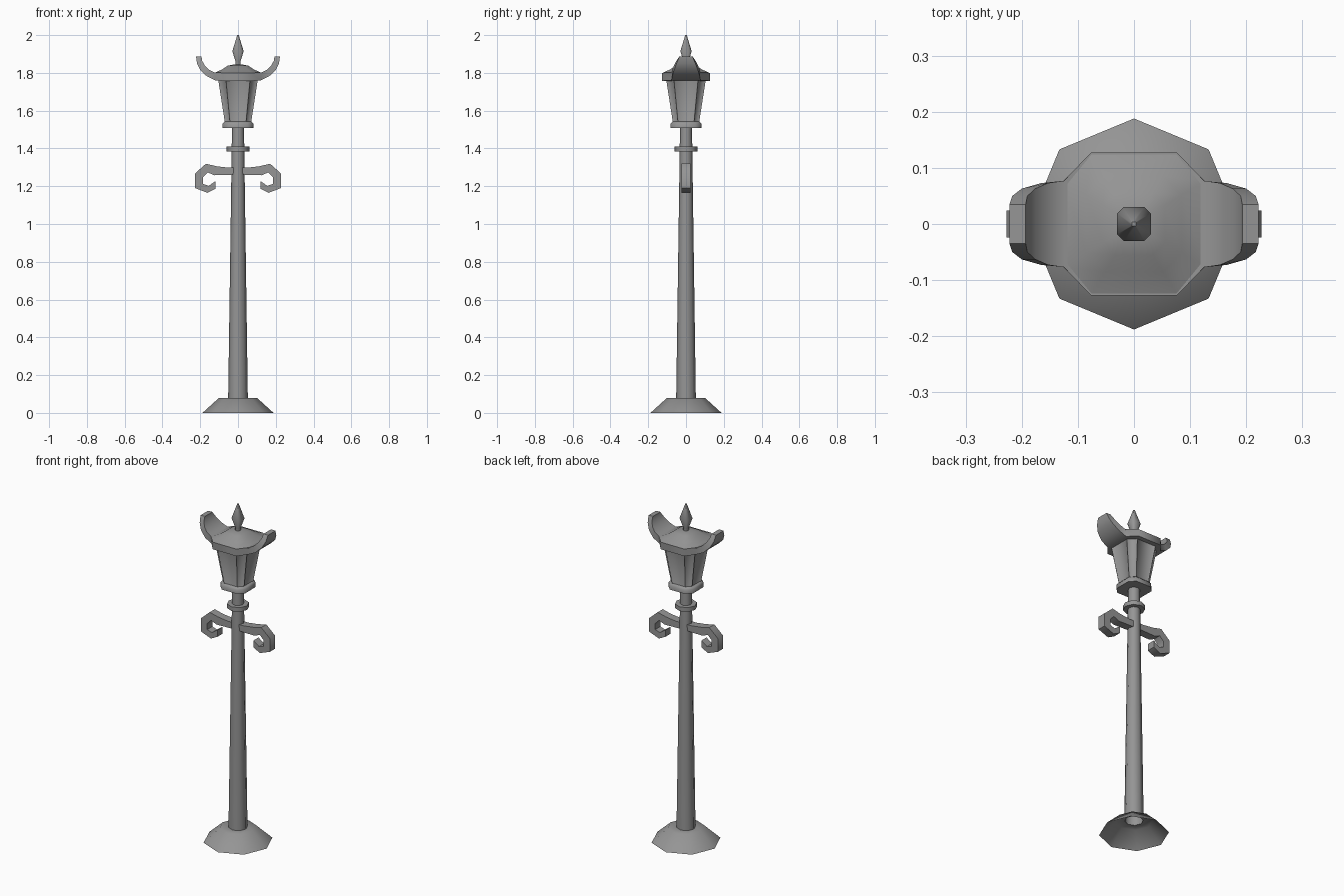
import bpy, bmesh, math

if "Cube" in bpy.data.objects:
    bpy.data.objects.remove(bpy.data.objects["Cube"])

iron = bpy.data.materials.new("dark_iron")
iron.diffuse_color = (0.3, 0.3, 0.3, 1)
iron.use_nodes = True
iron.node_tree.nodes["Principled BSDF"].inputs["Base Color"].default_value = iron.diffuse_color


def finish(name, bm, angle=50):
    bmesh.ops.recalc_face_normals(bm, faces=bm.faces[:])
    me = bpy.data.meshes.new(name)
    bm.to_mesh(me)
    bm.free()
    me.materials.append(iron)
    ob = bpy.data.objects.new(name, me)
    bpy.context.collection.objects.link(ob)
    bpy.ops.object.select_all(action='DESELECT')
    ob.select_set(True)
    bpy.context.view_layer.objects.active = ob
    bpy.ops.object.shade_smooth_by_angle(angle=math.radians(angle))
    return ob


def octagon(r):
    return [(r * math.cos(i * math.pi / 4), r * math.sin(i * math.pi / 4)) for i in range(8)]


def cut_square(h):
    # square with chamfered corners
    c = h * 0.61
    return [(h, -c), (h, c), (c, h), (-c, h), (-h, c), (-h, -c), (-c, -h), (c, -h)]


def stack(levels, section, bottom=True, top=True):
    # skin a column of (size, z) cross-sections
    bm = bmesh.new()
    rings = [[bm.verts.new((x, y, z)) for x, y in section(s)] for s, z in levels]
    sides = []
    for a, b in zip(rings, rings[1:]):
        sides += [bm.faces.new((a[i], a[i - 7], b[i - 7], b[i])) for i in range(8)]
    if bottom:
        bm.faces.new(rings[0][::-1])
    if top:
        bm.faces.new(rings[-1])
    return bm, sides


def sweep(rings):
    # skin a bar of four-cornered sections
    bm = bmesh.new()
    rings = [[bm.verts.new(p) for p in ring] for ring in rings]
    for a, b in zip(rings, rings[1:]):
        for i in range(4):
            bm.faces.new((a[i], a[i - 3], b[i - 3], b[i]))
    bm.faces.new(rings[0])
    bm.faces.new(rings[-1])
    return bm


# Foot, hollow underneath
finish("foot", stack([(0.188, 0), (0.1, 0.08), (0.05, 0.08)], octagon, False, False)[0])

# Tapered post and its collar
finish("post", stack([(0.052, 0.08), (0.036, 1.2), (0.032, 1.51)], octagon, False)[0])
finish("post_collar", stack([(0.06, 1.385), (0.06, 1.41)], octagon)[0])

# Lantern seat
finish("lantern_seat", stack([(0.081, 1.508), (0.081, 1.532), (0.072, 1.542)], cut_square)[0])

# Lantern body with recessed panes
bm, sides = stack([(0.069, 1.535), (0.105, 1.765)], cut_square)
bmesh.ops.recalc_face_normals(bm, faces=bm.faces[:])
bmesh.ops.inset_individual(bm, faces=sides, thickness=0.006, depth=-0.005)
finish("lantern_body", bm)

# Roof brim with upswept ends: bottom x, bottom z, top x, top z, half width
half = [(0.077, 1.758, 0.077, 1.800, 0.127),
        (0.120, 1.760, 0.125, 1.803, 0.077),
        (0.165, 1.782, 0.153, 1.817, 0.073),
        (0.200, 1.815, 0.176, 1.840, 0.063),
        (0.217, 1.850, 0.190, 1.865, 0.050),
        (0.222, 1.886, 0.193, 1.887, 0.035)]
stations = [(-a, b, -c, d, w) for a, b, c, d, w in half[::-1]] + half
finish("roof_brim", sweep([((bx, -w, bz), (bx, w, bz), (tx, w, tz), (tx, -w, tz))
                           for bx, bz, tx, tz, w in stations]))

# Low dome on the roof
finish("roof_dome", stack([(0.126, 1.799), (0.085, 1.818), (0.055, 1.838), (0.02, 1.845)],
                          cut_square, False)[0])

# Finial spike
finish("finial", stack([(0.013, 1.84), (0.013, 1.86), (0.03, 1.915), (0.004, 2.0)],
                       cut_square)[0])

# Scroll arms: outer and inner edges of the curl
outer = [(0.0, 1.298), (0.05, 1.298), (0.115, 1.306), (0.17, 1.319), (0.227, 1.268),
         (0.227, 1.19), (0.162, 1.165), (0.118, 1.187)]
inner = [(0.0, 1.262), (0.05, 1.26), (0.125, 1.258), (0.16, 1.273), (0.186, 1.247),
         (0.186, 1.212), (0.155, 1.202), (0.118, 1.228)]
for side, name in ((1, "scroll_arm_right"), (-1, "scroll_arm_left")):
    finish(name, sweep([((side * ox, -0.024, oz), (side * ox, 0.024, oz),
                         (side * ix, 0.024, iz), (side * ix, -0.024, iz))
                        for (ox, oz), (ix, iz) in zip(outer, inner)]))
